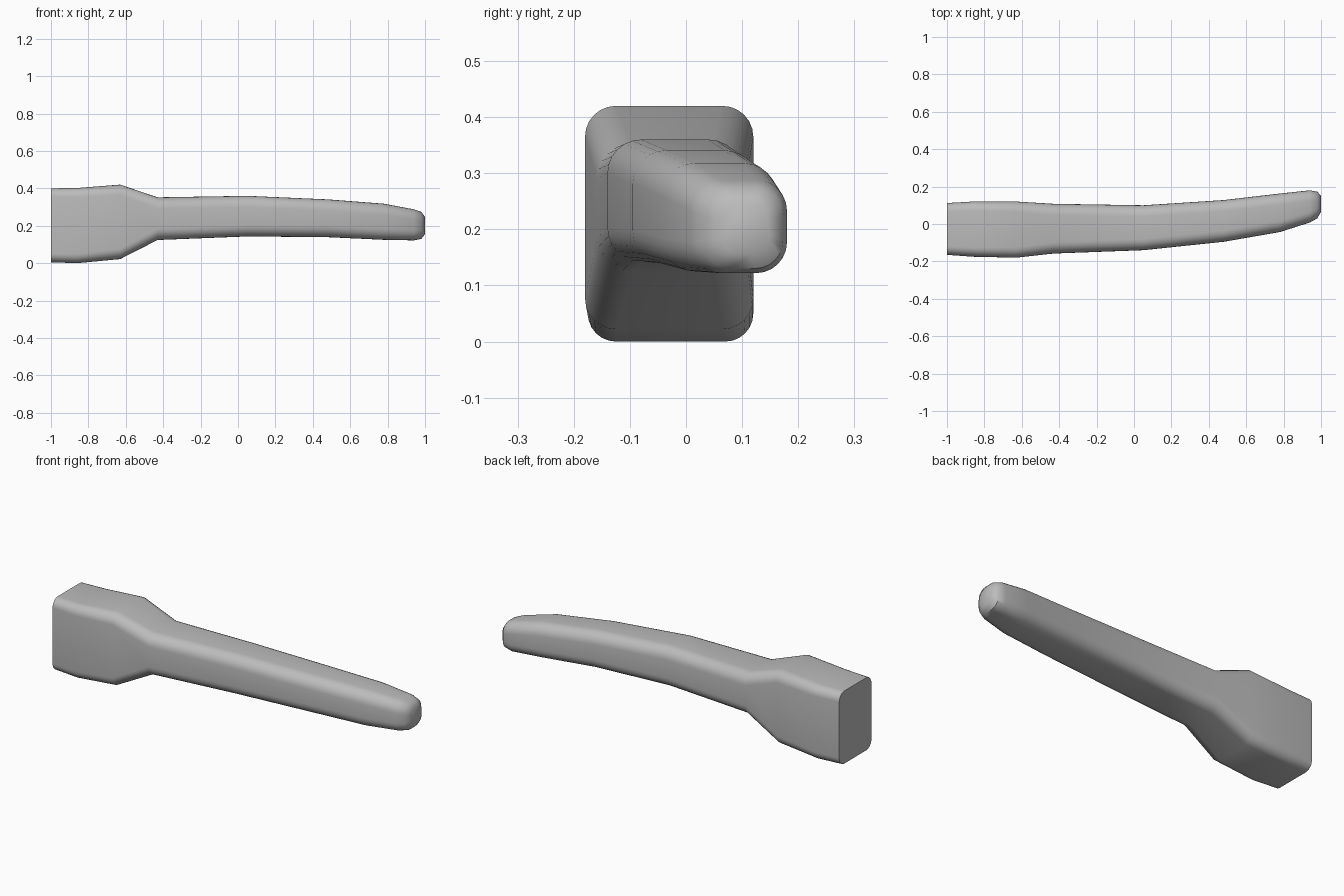
import bpy, bmesh, math

cube = bpy.data.objects.get("Cube")
if cube:
    bpy.data.objects.remove(cube)

# Grey material
grey = bpy.data.materials.new("plain_grey")
grey.use_nodes = True
colour = (0.5, 0.5, 0.5, 1)
grey.diffuse_color = colour
grey.node_tree.nodes["Principled BSDF"].inputs["Base Color"].default_value = colour

# Stations along the handle: x, y min, y max, z min, z max, corner radius
STATIONS = [
    (-1.00, -0.165, 0.112, 0.005, 0.400, 0.045),
    (-0.86, -0.175, 0.120, 0.000, 0.402, 0.050),
    (-0.63, -0.180, 0.120, 0.022, 0.420, 0.055),
    (-0.43, -0.158, 0.108, 0.124, 0.352, 0.060),
    (0.05, -0.140, 0.100, 0.143, 0.360, 0.060),
    (0.48, -0.095, 0.128, 0.139, 0.341, 0.060),
    (0.78, -0.043, 0.163, 0.125, 0.318, 0.060),
    (0.94, 0.008, 0.180, 0.122, 0.288, 0.055),
    (0.98, 0.030, 0.173, 0.130, 0.274, 0.050),
    (1.00, 0.065, 0.150, 0.155, 0.248, 0.035),
]
CORNER_STEPS = 6


def rounded_section(x, y0, y1, z0, z1, r):
    """Rounded rectangle lying across the handle."""
    corners = [(y1 - r, z1 - r), (y0 + r, z1 - r), (y0 + r, z0 + r), (y1 - r, z0 + r)]
    points = []
    for quarter, (cy, cz) in enumerate(corners):
        for step in range(CORNER_STEPS + 1):
            a = (quarter + step / CORNER_STEPS) * math.pi / 2
            points.append((x, cy + r * math.cos(a), cz + r * math.sin(a)))
    return points


# Loft the handle through its sections, flat at the mounting end
bm = bmesh.new()
rings = [[bm.verts.new(p) for p in rounded_section(*s)] for s in STATIONS]
for a, b in zip(rings, rings[1:]):
    for i in range(len(a)):
        j = (i + 1) % len(a)
        bm.faces.new((a[i], a[j], b[j], b[i]))
bm.faces.new(rings[0])
bm.faces.new(rings[-1])
bmesh.ops.recalc_face_normals(bm, faces=bm.faces)

mesh = bpy.data.meshes.new("handle")
bm.to_mesh(mesh)
bm.free()
mesh.materials.append(grey)
handle = bpy.data.objects.new("handle", mesh)
bpy.context.collection.objects.link(handle)

# Smooth sides with a crisp mounting face
bpy.ops.object.select_all(action="DESELECT")
handle.select_set(True)
bpy.context.view_layer.objects.active = handle
bpy.ops.object.shade_smooth_by_angle(angle=math.radians(40))
